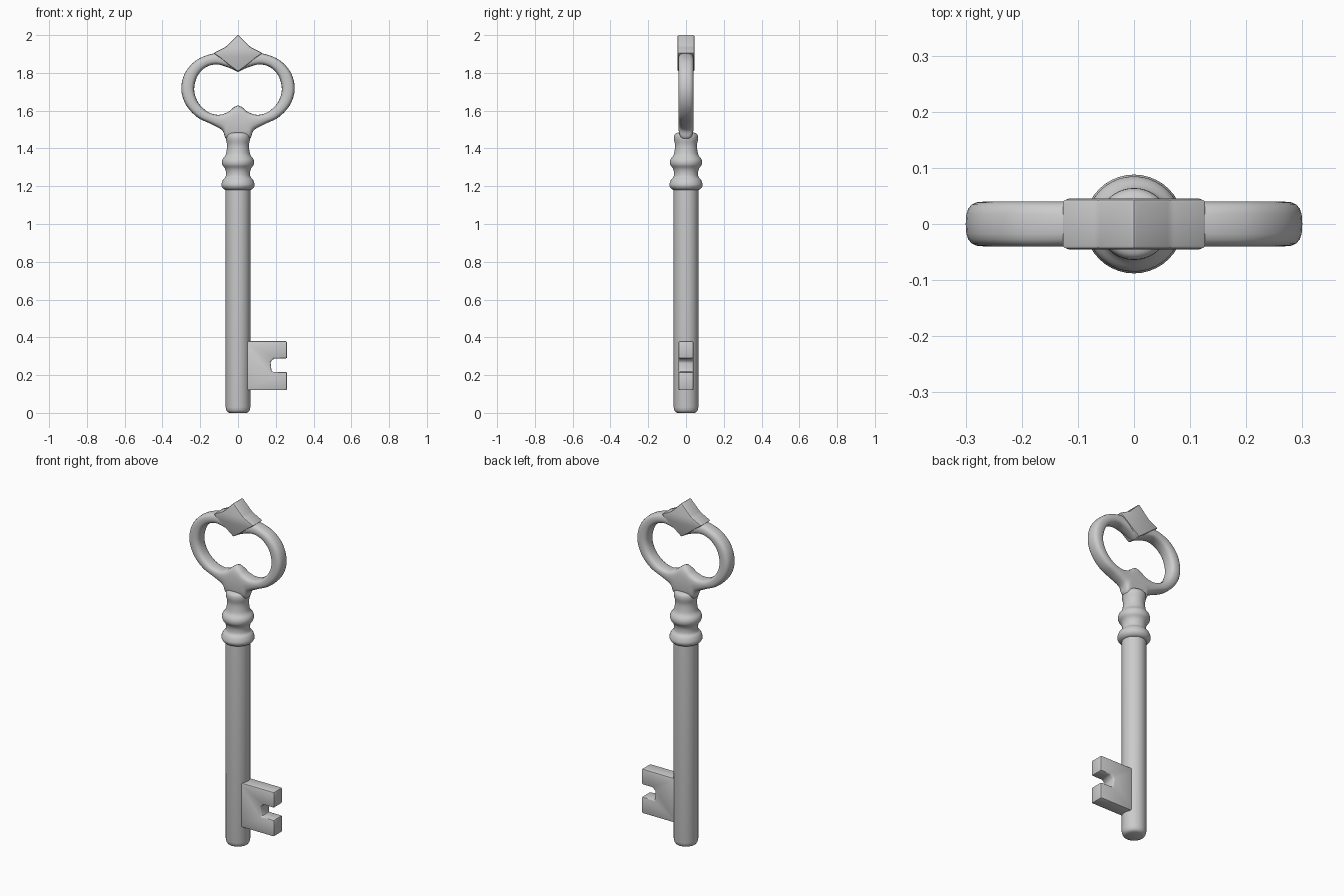
import bpy, bmesh, math

if "Cube" in bpy.data.objects:
    bpy.data.objects.remove(bpy.data.objects["Cube"])


def finish(name, bm, angle=40):
    bmesh.ops.remove_doubles(bm, verts=bm.verts, dist=1e-5)
    bmesh.ops.recalc_face_normals(bm, faces=bm.faces)
    mesh = bpy.data.meshes.new(name)
    bm.to_mesh(mesh)
    bm.free()
    obj = bpy.data.objects.new(name, mesh)
    bpy.context.collection.objects.link(obj)
    bpy.ops.object.select_all(action='DESELECT')
    obj.select_set(True)
    bpy.context.view_layer.objects.active = obj
    bpy.ops.object.shade_smooth_by_angle(angle=math.radians(angle))
    return obj


def spline(pts, steps=5):
    """Catmull-Rom through open list of 2D points."""
    out = []
    for i in range(len(pts) - 1):
        p0, p1, p2, p3 = (pts[max(i - 1, 0)], pts[i], pts[i + 1],
                          pts[min(i + 2, len(pts) - 1)])
        for s in range(steps):
            t = s / steps
            out.append(tuple(0.5 * (2 * b + (c - a) * t + (2 * a - 5 * b + 4 * c - d) * t * t
                                    + (3 * b - a - 3 * c + d) * t ** 3)
                             for a, b, c, d in zip(p0, p1, p2, p3)))
    return out + [pts[-1]]


def lathe(name, profile, sides=40):
    bm = bmesh.new()
    vs = [bm.verts.new((r, 0, z)) for r, z in profile]
    es = [bm.edges.new(e) for e in zip(vs, vs[1:])]
    bmesh.ops.spin(bm, geom=vs + es, cent=(0, 0, 0), axis=(0, 0, 1),
                   angle=math.tau, steps=sides, use_duplicate=False)
    return finish(name, bm)


def plate(name, outline, half, bevel):
    bm = bmesh.new()
    face = bm.faces.new([bm.verts.new((x, -half, z)) for x, z in outline])
    ext = bmesh.ops.extrude_face_region(bm, geom=[face])
    moved = [g for g in ext['geom'] if isinstance(g, bmesh.types.BMVert)]
    bmesh.ops.translate(bm, verts=moved, vec=(0, 2 * half, 0))
    bmesh.ops.bevel(bm, geom=bm.edges[:], offset=bevel, segments=2,
                    profile=0.5, affect='EDGES', clamp_overlap=True)
    return finish(name, bm)


# Round shaft with rounded tip
lathe("shaft", [(0, 0), (0.045, 0), (0.056, 0.005), (0.062, 0.014),
                (0.065, 0.03), (0.065, 1.2), (0, 1.2)])

# Turned collars and neck
lathe("collar_and_neck", [(0, 1.18)] + spline([
    (0.064, 1.18), (0.077, 1.186), (0.087, 1.2), (0.087, 1.215), (0.079, 1.235),
    (0.066, 1.25), (0.064, 1.275), (0.070, 1.295), (0.082, 1.312), (0.085, 1.33),
    (0.080, 1.346), (0.066, 1.365), (0.060, 1.39), (0.058, 1.42), (0.064, 1.45),
    (0.061, 1.472), (0.045, 1.483), (0, 1.487)], 3))

# Heart-eyed bow: rounded section swept between outer and inner outlines
outer = [(0, 1.44), (0.062, 1.45), (0.083, 1.495), (0.14, 1.528), (0.215, 1.565),
         (0.275, 1.63), (0.30, 1.71), (0.283, 1.795), (0.23, 1.86), (0.16, 1.895),
         (0.08, 1.91), (0, 1.92)]
inner = [(0, 1.628), (0.022, 1.618), (0.055, 1.592), (0.105, 1.578), (0.16, 1.594),
         (0.21, 1.642), (0.232, 1.71), (0.215, 1.782), (0.173, 1.828), (0.115, 1.845),
         (0.05, 1.828), (0, 1.805)]


def full_loop(half):
    right = spline(half)
    return right + [(-x, z) for x, z in right[-2:0:-1]]


bm = bmesh.new()
rings = []
K = 20
for (ox, oz), (ix, iz) in zip(full_loop(outer), full_loop(inner)):
    ring = []
    for k in range(K):
        a = math.tau * k / K
        c, s = math.cos(a), math.sin(a)
        u = 0.5 + 0.5 * math.copysign(abs(c) ** 0.7, c)
        y = 0.04 * math.copysign(abs(s) ** 0.7, s)
        ring.append(bm.verts.new((ix + (ox - ix) * u, y, iz + (oz - iz) * u)))
    rings.append(ring)
for i, a in enumerate(rings):
    b = rings[(i + 1) % len(rings)]
    for k in range(K):
        n = (k + 1) % K
        bm.faces.new((a[k], a[n], b[n], b[k]))
finish("bow", bm, 50)

# Pointed crest on top of the bow
crest = [(0.065, 1.938), (0.13, 1.905), (0.095, 1.88), (0.045, 1.84)]
plate("crest", [(0, 2.003)] + crest + [(0, 1.806)] + [(-x, z) for x, z in crest[::-1]],
      0.045, 0.007)

# Notched bit
plate("bit", [(0.03, 0.12), (0.26, 0.12), (0.26, 0.217), (0.178, 0.217), (0.172, 0.27),
              (0.19, 0.288), (0.26, 0.288), (0.26, 0.38), (0.03, 0.38)], 0.04, 0.008)
